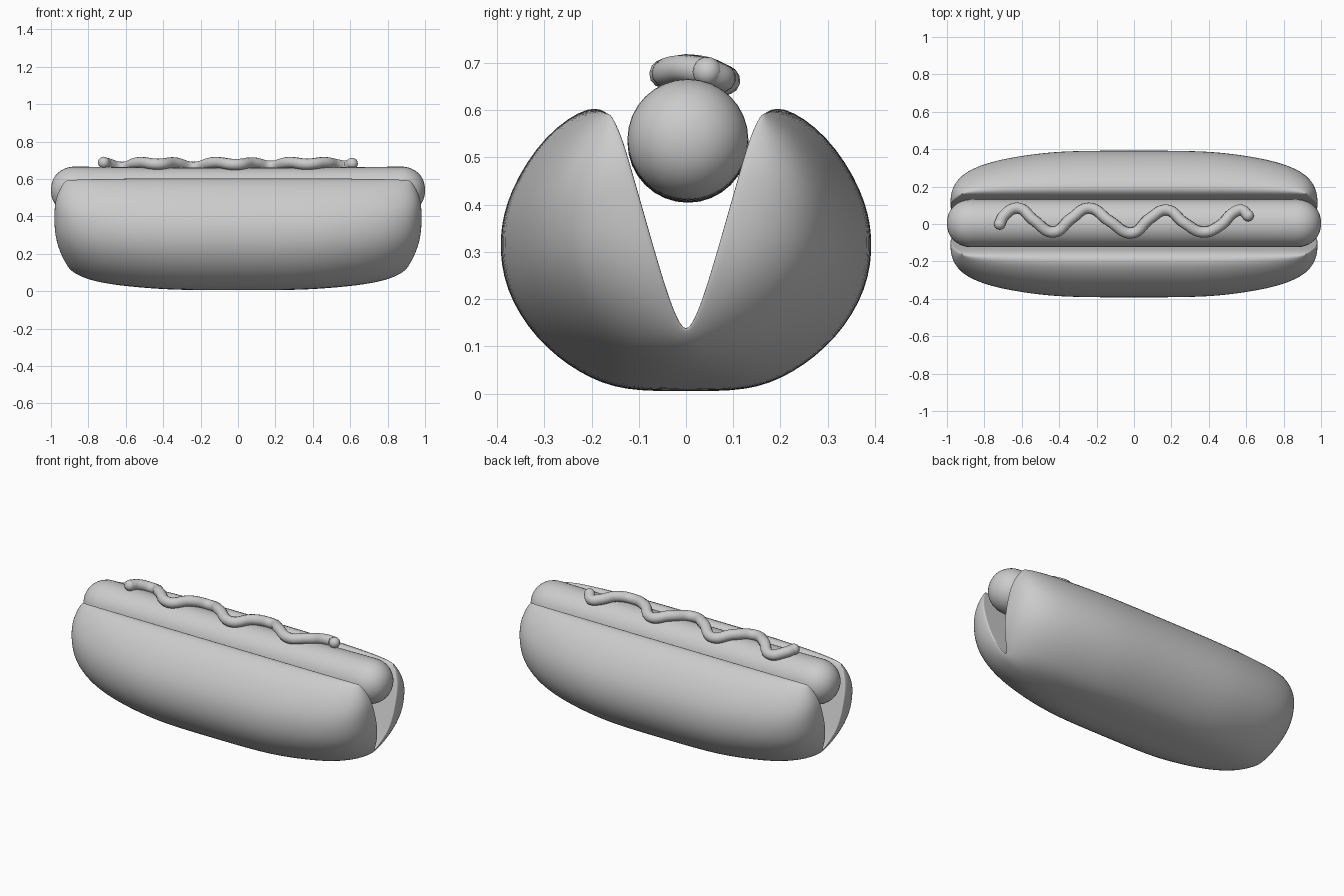
import bpy, bmesh, math
from mathutils import Vector

if "Cube" in bpy.data.objects:
    bpy.data.objects.remove(bpy.data.objects["Cube"])


def loft(name, rings, caps, levels):
    """Skin closed rings; caps lists faces (ring-local indices) closing each end."""
    bm = bmesh.new()
    vs = [[bm.verts.new(p) for p in r] for r in rings]
    n = len(rings[0])
    for a, b in zip(vs, vs[1:]):
        for i in range(n):
            j = (i + 1) % n
            bm.faces.new((a[i], a[j], b[j], b[i]))
    for face in caps:
        bm.faces.new([vs[0][i] for i in face])
        bm.faces.new([vs[-1][i] for i in reversed(face)])
    bmesh.ops.recalc_face_normals(bm, faces=bm.faces)
    for f in bm.faces:
        f.smooth = True
    me = bpy.data.meshes.new(name)
    bm.to_mesh(me)
    bm.free()
    ob = bpy.data.objects.new(name, me)
    bpy.context.collection.objects.link(ob)
    if levels:
        m = ob.modifiers.new("smooth", 'SUBSURF')
        m.levels = m.render_levels = levels
    return ob


# Bun: V-shaped slit wall and rounded crust, half sections from bottom to top
slit = [(0, .125), (.022, .165), (.04, .215), (.06, .28), (.08, .35),
        (.10, .42), (.12, .49), (.138, .55), (.158, .59)]
crust = [(0, .006), (.13, .004), (.225, .04), (.32, .115), (.385, .22),
         (.398, .33), (.375, .43), (.30, .55), (.20, .616)]


def both(half):
    return [(-y, z) for y, z in reversed(half[1:])] + half


inner, outer = both(slit), both(crust)
n = len(inner)
# position along the bun and how much of the crust thickness remains
half = [(.0, 1), (.25, 1), (.45, .98), (.65, .89), (.8, .78), (.9, .64),
        (.96, .48), (.992, .28), (1, .12)]
stations = [(-s, f) for s, f in reversed(half[1:])] + half


def bun_point(s, y, z):
    reach = .982 - 1.5 * max(0, .35 - z) ** 2 - 3 * max(0, z - .45) ** 2
    return (s * reach, y, z)


rings = []
for s, f in stations:
    crust_pts = [(a[0] + (b[0] - a[0]) * f, a[1] + (b[1] - a[1]) * f)
                 for a, b in zip(inner, outer)]
    rings.append([bun_point(s, y, z) for y, z in inner + crust_pts[::-1]])
caps = [(k, k + 1, 2 * n - 2 - k, 2 * n - 1 - k) for k in range(n - 1)]
loft("bun", rings, caps, 2)

# Sausage: rounded cylinder with slightly raised ends
R, SEG = .128, 32
profile = [(-.8 + 1.6 * i / 12, R) for i in range(13)]
tip = [(.87 + .13 * math.sin(t), R * math.cos(t) ** .9)
       for t in [math.pi / 2 * i / 10 for i in range(10)]] + [(1, .008)]
profile = [(-x, r) for x, r in reversed(tip)] + profile + tip
rings = [[(x, .004 + r * math.cos(2 * math.pi * k / SEG),
           .532 + .008 * x * x + r * math.sin(2 * math.pi * k / SEG))
          for k in range(SEG)] for x, r in profile]
loft("sausage", rings, [tuple(range(SEG))], 0)

# Mustard: wavy strand draped along the top of the sausage
wave = [(-.718, .0), (-.695, .045), (-.62, .085), (-.535, .02), (-.43, -.043),
        (-.335, .03), (-.24, .085), (-.13, .015), (-.012, -.048), (.085, .03),
        (.175, .075), (.27, .005), (.37, -.043), (.465, -.005), (.53, .06),
        (.575, .075), (.61, .045)]
path = [Vector((x, y, .688 - 4 * (y - .005) ** 2)) for x, y in wave]
cu = bpy.data.curves.new("mustard", 'CURVE')
cu.dimensions = '3D'
cu.bevel_depth = .03
cu.bevel_resolution = 4
cu.resolution_u = 8
sp = cu.splines.new('BEZIER')
sp.bezier_points.add(len(path) - 1)
for bp, p in zip(sp.bezier_points, path):
    bp.co = p
    bp.handle_left_type = bp.handle_right_type = 'AUTO'
sp.use_smooth = True
bpy.context.collection.objects.link(bpy.data.objects.new("mustard", cu))

# Rounded ends of the strand
for side, p in (("left", path[0]), ("right", path[-1])):
    bpy.ops.mesh.primitive_uv_sphere_add(segments=16, ring_count=10, radius=.031, location=p)
    bpy.context.object.name = "mustard_end_" + side
    bpy.ops.object.shade_smooth()
